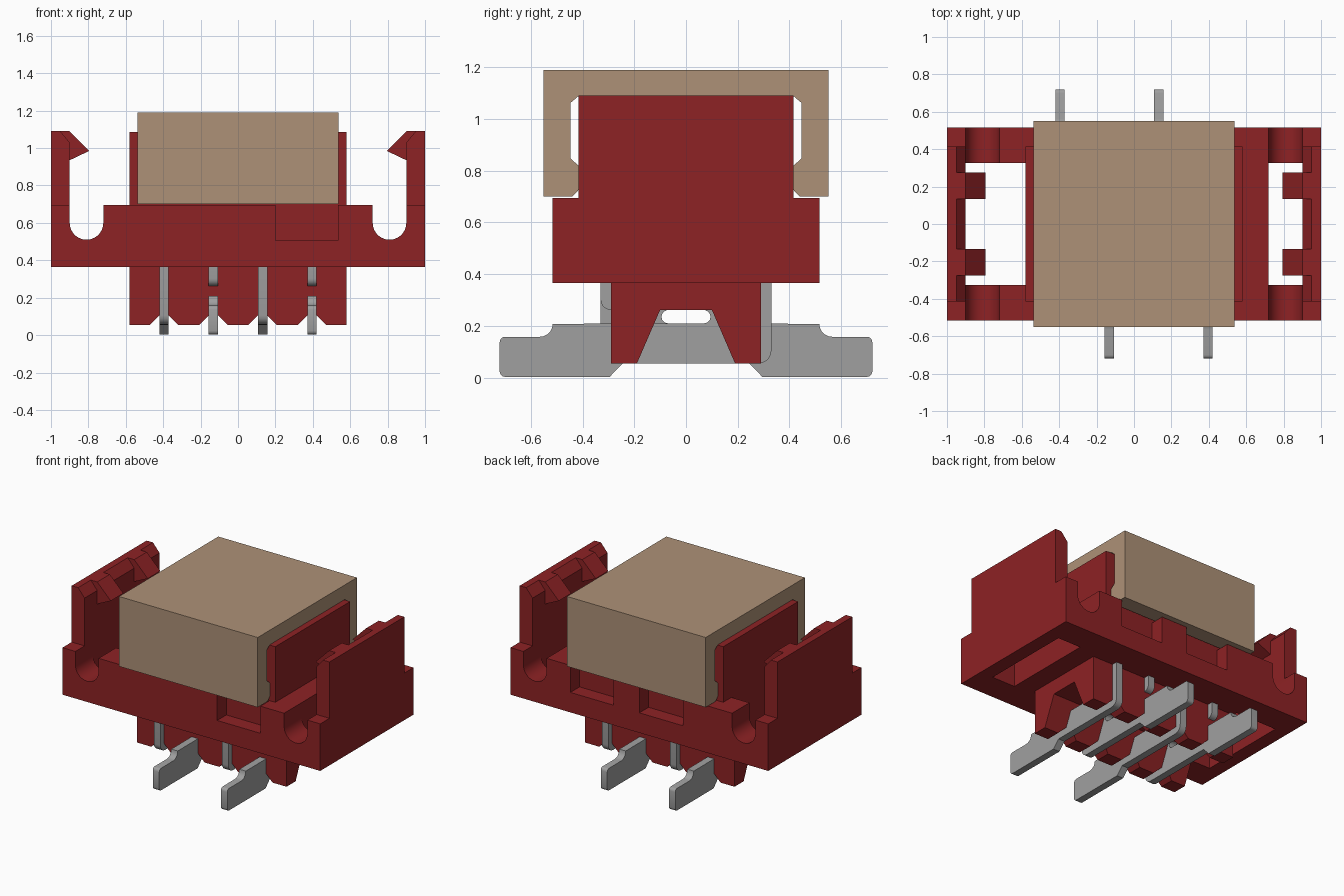
import bpy, bmesh, math

old = bpy.data.objects.get("Cube")
if old:
    bpy.data.objects.remove(old, do_unlink=True)


def material(name, rgb):
    m = bpy.data.materials.new(name)
    m.use_nodes = True
    m.diffuse_color = (*rgb, 1)
    m.node_tree.nodes["Principled BSDF"].inputs["Base Color"].default_value = (*rgb, 1)
    return m


RED = material("dark red plastic", (0.27, 0.016, 0.018))
TAN = material("tan plastic", (0.42, 0.285, 0.185))
GREY = material("grey metal", (0.35, 0.35, 0.35))


def extrude(name, profile, axis, a, b, mat):
    """Extrude a (y, z) profile along x, or an (x, z) profile along y."""
    bm = bmesh.new()
    place = (lambda p, t: (t, p[0], p[1])) if axis == "x" else (lambda p, t: (p[0], t, p[1]))
    lo = [bm.verts.new(place(p, a)) for p in profile]
    hi = [bm.verts.new(place(p, b)) for p in profile]
    bm.faces.new(lo)
    bm.faces.new(hi[::-1])
    n = len(profile)
    for i in range(n):
        j = (i + 1) % n
        bm.faces.new((lo[i], hi[i], hi[j], lo[j]))
    bmesh.ops.recalc_face_normals(bm, faces=bm.faces)
    me = bpy.data.meshes.new(name)
    bm.to_mesh(me)
    bm.free()
    me.materials.append(mat)
    ob = bpy.data.objects.new(name, me)
    bpy.context.collection.objects.link(ob)
    return ob


def box(name, x0, x1, y0, y1, z0, z1, mat=RED):
    return extrude(name, [(x0, z0), (x1, z0), (x1, z1), (x0, z1)], "y", y0, y1, mat)


def arc(cx, cz, r, start, end, n=5):
    return [(cx + r * math.cos(math.radians(start + (end - start) * i / n)),
             cz + r * math.sin(math.radians(start + (end - start) * i / n)))
            for i in range(n + 1)]


BASE, DECK, TOP = 0.365, 0.695, 1.09


# Long walls with U slots and open-topped recesses
def wall_profile(notches=()):
    p = [(-1, BASE), (1, BASE), (1, DECK), (0.9, DECK)]
    p += arc(0.81, 0.6, 0.09, 0, -180, 14) + [(0.72, DECK)]
    for x0, x1 in notches:
        p += [(x1, DECK), (x1, 0.505), (x0, 0.505), (x0, DECK)]
    p += [(-0.72, DECK)] + arc(-0.81, 0.6, 0.09, 0, -180, 14)
    return p + [(-0.9, DECK), (-1, DECK)]


smooth = []
for side, s, notches in (("front", -1, [(0.2, 0.535)]),
                         ("back", 1, [(0.2, 0.535), (-0.34, 0.0)])):
    smooth.append(extrude(side + "_wall_outer", wall_profile(notches), "y", s * 0.415, s * 0.517, RED))
    smooth.append(extrude(side + "_wall_inner", wall_profile(), "y", s * 0.325, s * 0.415, RED))

# Central body and the raised block under the cap
box("housing_core", -0.58, 0.72, -0.325, 0.325, BASE, DECK)
box("raised_block", -0.58, 0.58, -0.415, 0.415, DECK, 1.085)

# Latch arms with paired hooks
for side, s in (("left", 1), ("right", -1)):
    low = [(s * x, z) for x, z in ((0.9, BASE), (1, BASE), (1, DECK), (0.9, DECK))]
    up = [(s * x, z) for x, z in ((0.9, DECK), (1, DECK), (1, TOP), (0.95, TOP), (0.9, 1.03))]
    hook = [(s * x, z) for x, z in ((0.96, TOP), (0.9, TOP), (0.795, 0.985), (0.9, 0.935), (0.96, 0.935))]
    extrude(side + "_arm_base", low, "y", -0.325, 0.325, RED)
    extrude(side + "_latch_arm", up, "y", -0.415, 0.415, RED)
    for end, y0, y1 in (("front", -0.275, -0.135), ("back", 0.135, 0.275)):
        extrude(f"{side}_{end}_hook", hook, "y", y0, y1, RED)

# Lower plug: chamfered teeth, with a tapered channel cut along x
PINS = [-0.396, -0.132, 0.132, 0.396]
teeth = [(0.58, BASE), (-0.58, BASE), (-0.58, 0.055)]
for x in PINS:
    teeth += [(x - 0.075, 0.055), (x - 0.025, 0.105), (x + 0.025, 0.105), (x + 0.075, 0.055)]
teeth.append((0.58, 0.055))
plug = extrude("lower_plug", teeth, "y", -0.29, 0.29, RED)
channel = [(-0.207, 0.015), (-0.1, 0.262), (0.1, 0.262), (0.207, 0.015)]
cutter = extrude("channel_cutter", channel, "x", -0.8, 0.8, RED)
cutter.hide_render = True
mod = plug.modifiers.new("channel", "BOOLEAN")
mod.operation, mod.solver, mod.object = "DIFFERENCE", "EXACT", cutter
bpy.context.view_layer.update()
cut_mesh = bpy.data.meshes.new_from_object(plug.evaluated_get(bpy.context.evaluated_depsgraph_get()))
plug.modifiers.clear()
plug.data = cut_mesh
bpy.data.objects.remove(cutter, do_unlink=True)

# Contact pins, alternating front and back
foot = arc(0.28, 0.105, 0.05, 0, -90) + [(-0.245, 0.055), (-0.295, 0.003)]
foot += arc(-0.7, 0.023, 0.02, -90, -180, 3) + arc(-0.7, 0.138, 0.02, 180, 90, 3)
foot += arc(-0.565, 0.208, 0.05, -90, 0)
foot += arc(0.07, 0.235, 0.025, -90, 90, 6) + [(0.1, 0.262), (0.1, BASE + 0.03), (0.33, BASE + 0.03)]
stub = [(-0.1, BASE + 0.03), (-0.33, BASE + 0.03)] + arc(-0.29, 0.302, 0.04, 180, 270) + [(-0.1, 0.262)]
for i, x in enumerate(PINS):
    s = 1 if i % 2 else -1
    for part, prof in (("contact_pin", foot), ("contact_stub", stub)):
        smooth.append(extrude(f"{part}_{i + 1}", [(s * y, z) for y, z in prof], "x",
                              x - 0.025, x + 0.025, GREY))

# Pick-up cap with inward clips on both long sides
half = [(0.55, 1.19), (0.55, 0.7), (0.44, 0.7), (0.416, 0.725), (0.416, 0.82),
        (0.447, 0.848), (0.447, 1.062), (0.416, 1.088)]
extrude("cap", half + [(-y, z) for y, z in reversed(half)], "x", -0.538, 0.538, TAN)

# Smooth the rounded slots and pins, keeping edges sharp
bpy.ops.object.select_all(action="DESELECT")
for ob in smooth:
    ob.select_set(True)
bpy.context.view_layer.objects.active = smooth[0]
bpy.ops.object.shade_smooth_by_angle(angle=math.radians(32))
bpy.ops.object.select_all(action="DESELECT")
